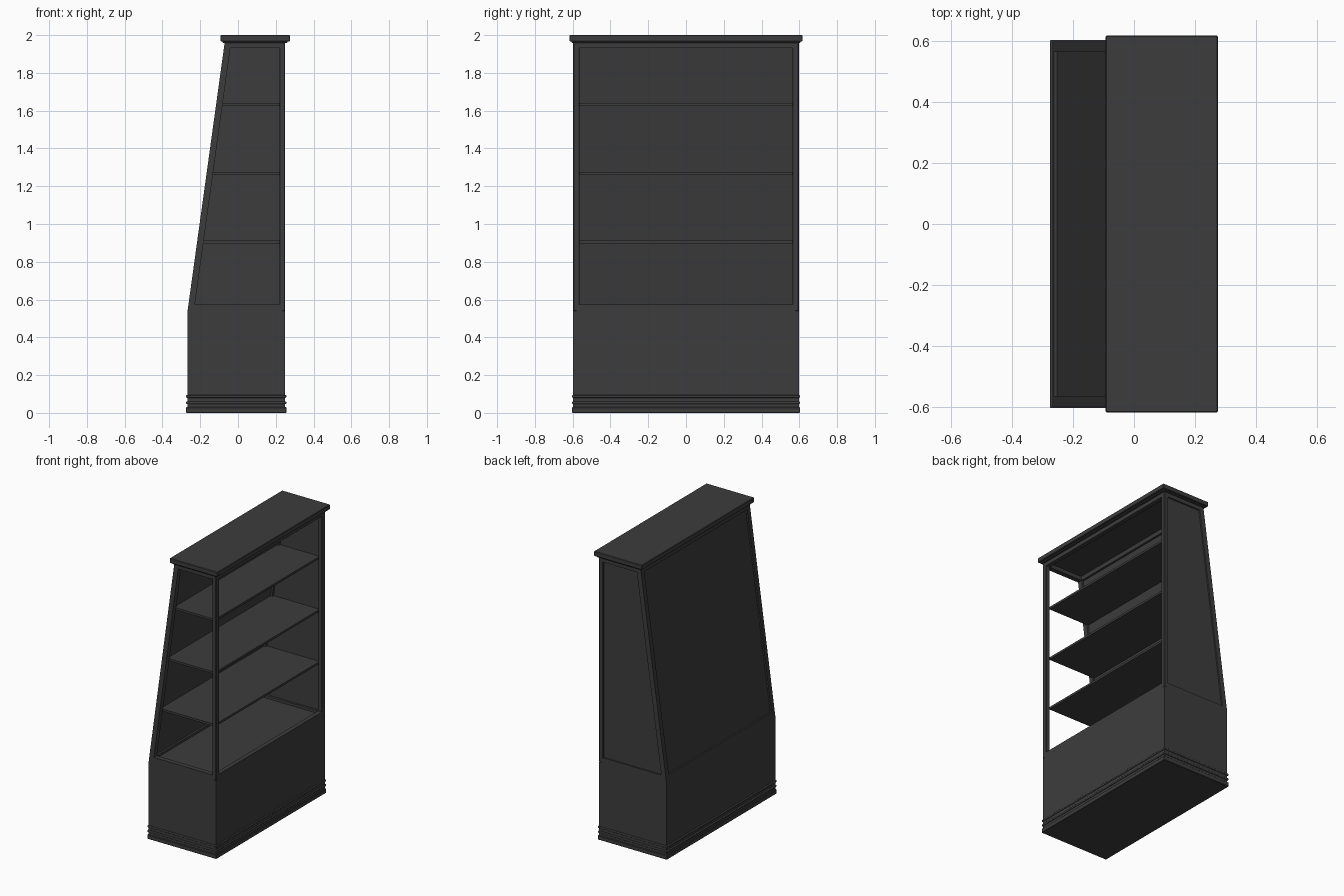
import bpy
import bmesh

cube = bpy.data.objects.get("Cube")
if cube:
    bpy.data.objects.remove(cube, do_unlink=True)

paint = bpy.data.materials.new("charcoal paint")
paint.use_nodes = True
colour = (0.046, 0.046, 0.046, 1)
paint.diffuse_color = colour
paint.node_tree.nodes["Principled BSDF"].inputs["Base Color"].default_value = colour

# Main levels and extents
SILL, TOP = 0.54, 1.965
BACK, FRONT, END = -0.267, 0.25, 0.597
RAIL = 0.034


def slope(z):
    """x of the leaning face at height z."""
    return BACK + (z - SILL) * (-0.07 - BACK) / (TOP - SILL)


def prism(name, profile, y0, y1, bevel=0, segments=1):
    """Extrude an (x, z) profile along y."""
    bm = bmesh.new()
    face = bm.faces.new([bm.verts.new((x, y0, z)) for x, z in profile])
    out = bmesh.ops.extrude_face_region(bm, geom=[face])
    for v in out["geom"]:
        if isinstance(v, bmesh.types.BMVert):
            v.co.y = y1
    bmesh.ops.recalc_face_normals(bm, faces=bm.faces)
    mesh = bpy.data.meshes.new(name)
    bm.to_mesh(mesh)
    bm.free()
    mesh.materials.append(paint)
    obj = bpy.data.objects.new(name, mesh)
    bpy.context.collection.objects.link(obj)
    if bevel:
        mod = obj.modifiers.new("bevel", "BEVEL")
        mod.width = bevel
        mod.segments = segments
    return obj


def box(name, x0, x1, y0, y1, z0, z1, bevel=0, segments=1):
    return prism(name, [(x0, z0), (x1, z0), (x1, z1), (x0, z1)], y0, y1, bevel, segments)


def leaning(name, inset, depth, y0, y1, z0, z1):
    """Strip that follows the leaning face."""
    return prism(name, [(slope(z0) + inset, z0), (slope(z0) + depth, z0),
                        (slope(z1) + depth, z1), (slope(z1) + inset, z1)], y0, y1)


# Base cabinet, plinth and rounded beads
box("base_cabinet", BACK, FRONT, -END, END, 0.01, SILL)
box("plinth", -0.275, 0.256, -0.603, 0.603, 0, 0.03, 0.003)
for i, z in enumerate((0.047, 0.08)):
    box(f"base_bead_{i + 1}", -0.275, 0.256, -0.603, 0.603, z, z + 0.014, 0.005, 3)
box("display_floor", -0.24, 0.225, -0.57, 0.57, 0.53, 0.556)

# End frames and corner posts
for side, label in ((-1, "front"), (1, "rear")):
    outer, inner = side * END, side * (END - RAIL)
    y0, y1 = min(outer, inner), max(outer, inner)
    leaning(f"{label}_leaning_post", 0, RAIL, y0, y1, SILL, TOP)
    box(f"{label}_upright_post", FRONT - 0.03, FRONT, y0, y1, SILL, TOP, 0.003)
    for z, level in ((SILL, "bottom"), (TOP - RAIL, "top")):
        prism(f"{label}_{level}_rail",
              [(slope(z) + 0.02, z), (FRONT - 0.015, z), (FRONT - 0.015, z + RAIL),
               (slope(z + RAIL) + 0.02, z + RAIL)], y0, y1)

# Long rails on the leaning and open sides
for z, level in ((SILL, "bottom"), (TOP - RAIL, "top")):
    leaning(f"leaning_{level}_rail", 0, RAIL, -0.58, 0.58, z, z + RAIL)
    box(f"open_side_{level}_rail", FRONT - 0.03, FRONT, -0.58, 0.58, z, z + RAIL)

# Closed panels recessed in the leaning side and the rear end
leaning("leaning_panel", 0.01, 0.02, -0.58, 0.58, SILL + 0.01, TOP - 0.01)
prism("rear_end_panel",
      [(slope(0.55) + 0.015, 0.55), (0.235, 0.55), (0.235, 1.955),
       (slope(1.955) + 0.015, 1.955)], 0.578, 0.587)

# Shelves
for i, z in enumerate((0.897, 1.259, 1.626)):
    prism(f"shelf_{i + 1}",
          [(slope(z) + 0.018, z), (0.222, z), (0.222, z + 0.015),
           (slope(z + 0.015) + 0.018, z + 0.015)], -0.568, 0.58)

# Cornice with a bed moulding below
box("cornice_moulding", -0.081, 0.262, -0.606, 0.606, 1.958, 1.975, 0.003)
box("cornice", -0.093, 0.275, -0.617, 0.617, 1.967, 2.0, 0.003)
